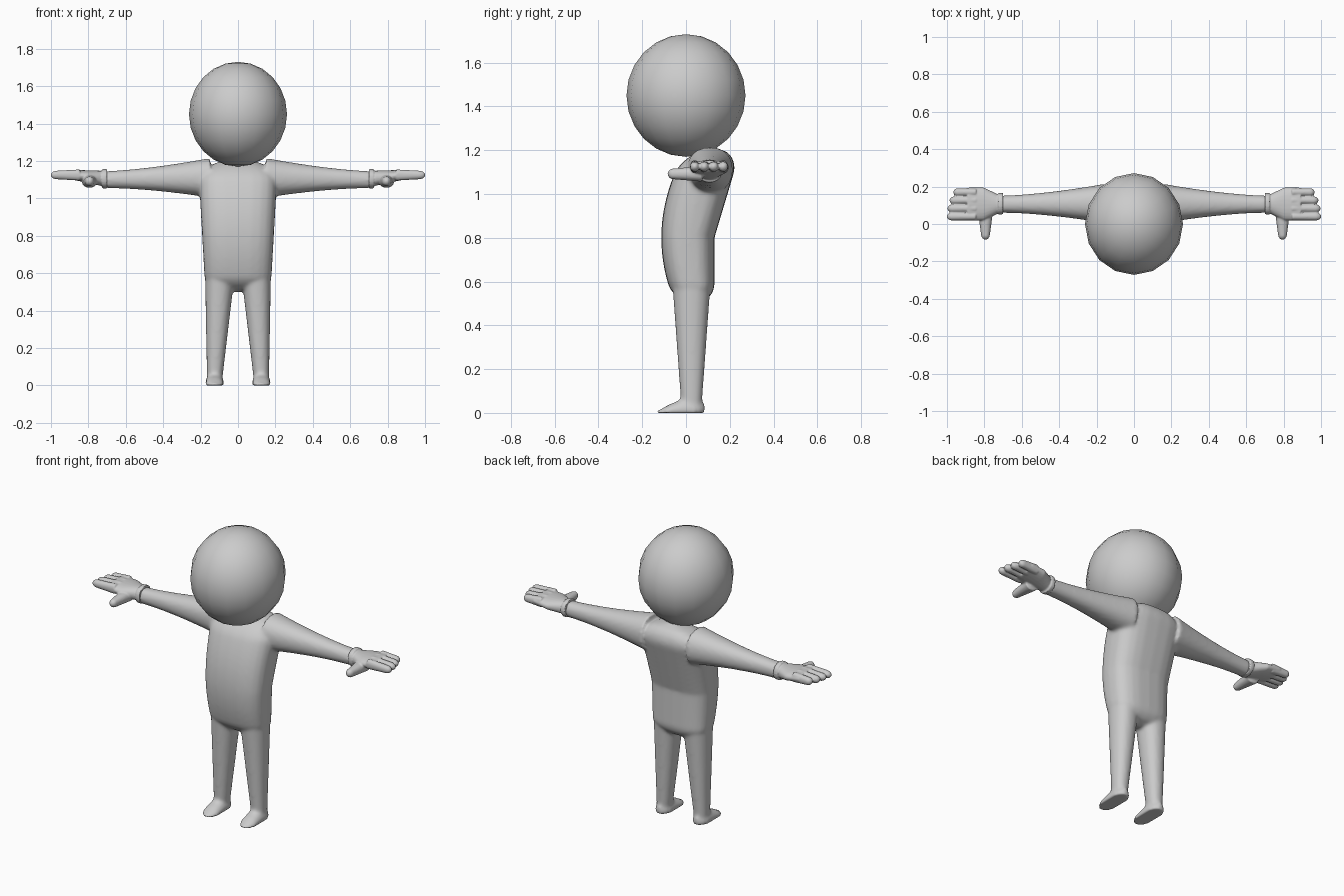
import bpy, bmesh, math

cube = bpy.data.objects.get("Cube")
if cube:
    bpy.data.objects.remove(cube, do_unlink=True)

shade = (0.6, 0.6, 0.6, 1)
grey = bpy.data.materials.new("plain grey")
grey.use_nodes = True
grey.diffuse_color = shade
grey.node_tree.nodes["Principled BSDF"].inputs["Base Color"].default_value = shade


def mix(first, last, t):
    return first + (last - first) * t


def dome(t, start=0.001, end=0.001):
    """Scale that rounds off a tube over the given shares of its length."""
    depth = max(0, 1 - t / start, 1 - (1 - t) / end)
    return max(0.1, math.sqrt(1 - depth * depth))


def superellipse(value, power):
    return math.copysign(abs(value) ** (2 / power), value)


def loft(bm, axis, first, last, rule, side=1, power=2.2, steps=24, sides=24):
    """Closed tube whose rule gives (centre u, centre v, radius u, radius v)."""
    rings, faces = [], []
    for step in range(steps + 1):
        t = step / steps
        along = mix(first, last, t)
        centre_u, centre_v, radius_u, radius_v = rule(t)
        ring = []
        for corner in range(sides):
            angle = math.tau * corner / sides
            u = centre_u + radius_u * superellipse(math.cos(angle), power)
            v = centre_v + radius_v * superellipse(math.sin(angle), power)
            x, y, z = {"x": (along, u, v), "y": (u, along, v), "z": (u, v, along)}[axis]
            ring.append(bm.verts.new((x * side, y, max(z, 0))))
        rings.append(ring)
    for cap in (rings[0], rings[-1]):
        faces.append(bm.faces.new(cap))
    for lower, upper in zip(rings, rings[1:]):
        for i in range(sides):
            faces.append(bm.faces.new((lower[i - 1], lower[i], upper[i], upper[i - 1])))
    bmesh.ops.recalc_face_normals(bm, faces=faces)


def finish(name, bm):
    """Make a smooth-shaded object from the shells."""
    for face in bm.faces:
        face.smooth = True
    mesh = bpy.data.meshes.new(name)
    bm.to_mesh(mesh)
    bm.free()
    mesh.materials.append(grey)
    part = bpy.data.objects.new(name, mesh)
    bpy.context.collection.objects.link(part)
    return part


def blend(part, voxel, rounds):
    """Fuse overlapping shells into one soft skin."""
    remesh = part.modifiers.new("fuse", "REMESH")
    remesh.mode = "VOXEL"
    remesh.voxel_size = voxel
    remesh.use_smooth_shade = True
    soften = part.modifiers.new("soften", "SMOOTH")
    soften.iterations = rounds


def torso_rule(t):
    # The belly bulges forward, the upper back leans backward
    height = mix(0.5, 1.21, t)
    front = 0.7 * (height - 0.8) ** 2 - 0.113
    back = 0.13 + 0.3 * max(0, height - 0.8)
    rounding = dome(t, start=0.12, end=0.17)
    width = mix(0.175, 0.215, t)
    return 0, (front + back) / 2, width * rounding, (back - front) / 2 * rounding


def arm_rule(t):
    # Flares towards the shoulder
    radius = 0.046 + 0.06 * (1 - t) ** 1.6
    return mix(0.11, 0.106, t), mix(1.11, 1.1, t), radius, radius


def leg_rule(t):
    return mix(0.125, 0.098, t), 0.025, mix(0.041, 0.078, t), mix(0.047, 0.086, t)


def foot_rule(t):
    # Wedge rising from the toe to the ankle
    rounding = dome(t, start=0.3, end=0.3)
    height = min(0.015 + 0.09 * t, 0.066)
    return 0.125, 0, 0.05 * rounding, height * max(rounding, 0.7)


def cuff_rule(t):
    return 0.108, 1.105, 0.057, 0.052


def palm_rule(t):
    spread = min(1, 2 * t)
    return 0.107, mix(1.105, 1.127, t), mix(0.045, 0.088, spread), mix(0.042, 0.026, t)


def thumb_rule(t):
    rounding = dome(t, start=0.15)
    return 0.794, 1.092, mix(0.02, 0.042, t) * rounding, mix(0.022, 0.036, t) * rounding


# Head
bm = bmesh.new()
bmesh.ops.create_uvsphere(bm, u_segments=16, v_segments=12, radius=1)
bmesh.ops.scale(bm, vec=(0.262, 0.272, 0.28), verts=bm.verts)
bmesh.ops.translate(bm, vec=(0, 0, 1.45), verts=bm.verts)
finish("head", bm)

# Body: torso, arms, legs and feet fused together
bm = bmesh.new()
loft(bm, "z", 0.5, 1.21, torso_rule, power=2.8, steps=40)
for side in (1, -1):
    loft(bm, "x", 0.15, 0.71, arm_rule, side)
    loft(bm, "z", 0.03, 0.57, leg_rule, side)
    loft(bm, "y", -0.135, 0.087, foot_rule, side)
blend(finish("body", bm), voxel=0.01, rounds=7)

# Hands: wrist band, palm, four fingers and thumb
for name, side in (("left_hand", 1), ("right_hand", -1)):
    bm = bmesh.new()
    loft(bm, "x", 0.7, 0.725, cuff_rule, side)
    loft(bm, "x", 0.715, 0.89, palm_rule, side)
    loft(bm, "y", -0.085, 0.08, thumb_rule, side)
    for finger in range(4):
        across = mix(0.04, 0.17, finger / 3)

        def finger_rule(t):
            rounding = dome(t, end=0.2)
            return across, 1.125, 0.021 * rounding, mix(0.03, 0.021, t) * rounding

        loft(bm, "x", 0.84, 1.003 - 0.004 * finger ** 2, finger_rule, side)
    blend(finish(name, bm), voxel=0.005, rounds=2)
